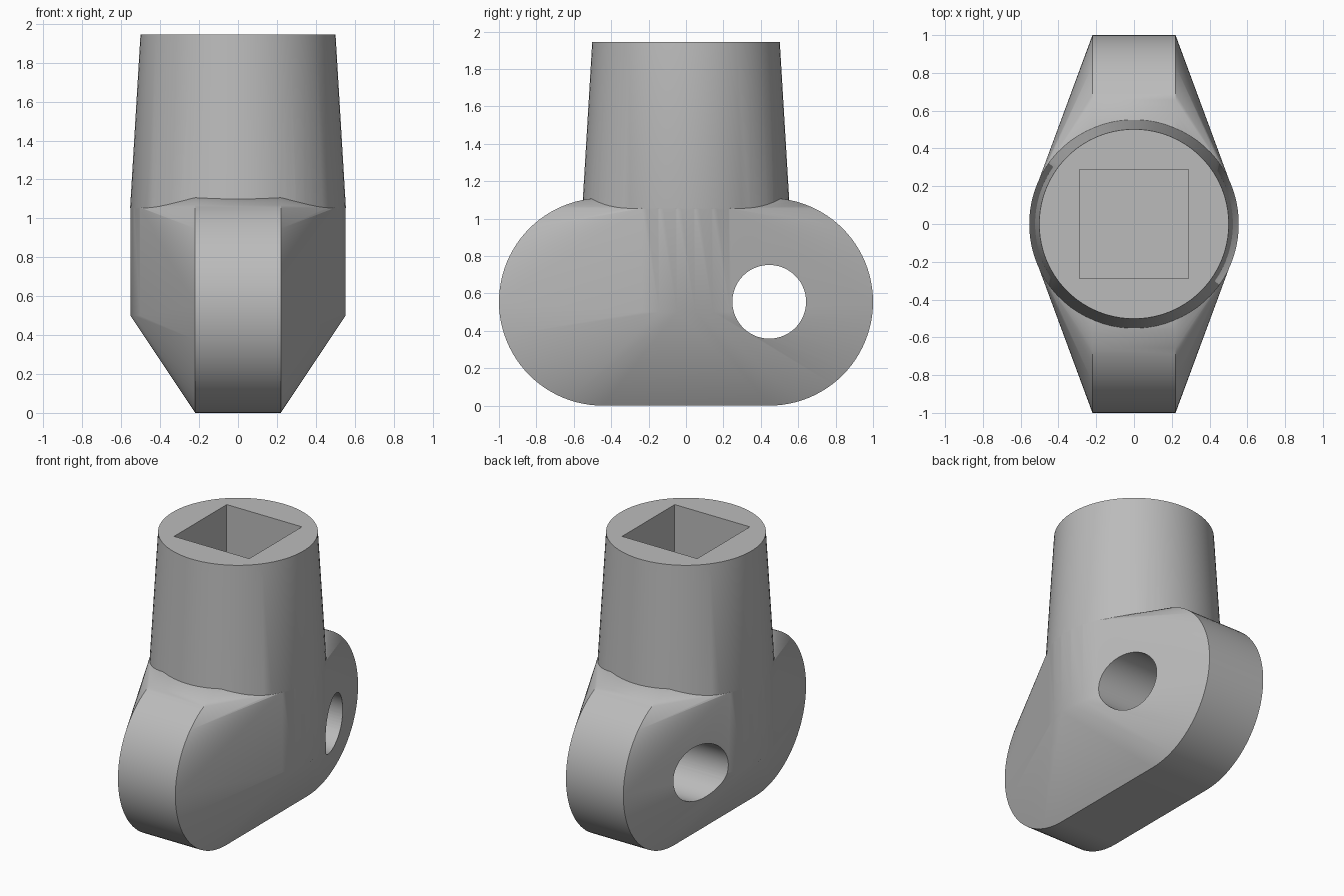
import bpy, bmesh
from math import pi, sin, cos, radians

cube = bpy.data.objects.get("Cube")
if cube:
    bpy.data.objects.remove(cube, do_unlink=True)

grey = bpy.data.materials.new("plain grey")
grey.use_nodes = True
colour = (0.5, 0.5, 0.5, 1)
grey.diffuse_color = colour
grey.node_tree.nodes["Principled BSDF"].inputs["Base Color"].default_value = colour


def make(name, bm):
    bmesh.ops.recalc_face_normals(bm, faces=bm.faces)
    mesh = bpy.data.meshes.new(name)
    bm.to_mesh(mesh)
    bm.free()
    mesh.materials.append(grey)
    obj = bpy.data.objects.new(name, mesh)
    bpy.context.collection.objects.link(obj)
    return obj


def ring(r, z, count=36):
    # Offset half a step so that a flat faces each axis
    return [(r * cos(2 * pi * (i + .5) / count), r * sin(2 * pi * (i + .5) / count), z)
            for i in range(count)]


def hull(name, points):
    bm = bmesh.new()
    for p in points:
        bm.verts.new(p)
    result = bmesh.ops.convex_hull(bm, input=bm.verts)
    inner = {g for g in result["geom_interior"] if isinstance(g, bmesh.types.BMVert)}
    bmesh.ops.delete(bm, geom=list(inner), context='VERTS')
    bmesh.ops.dissolve_limit(bm, angle_limit=radians(.1), verts=bm.verts, edges=bm.edges)
    return make(name, bm)


def combine(target, other, operation):
    mod = target.modifiers.new(other.name, 'BOOLEAN')
    mod.operation, mod.solver, mod.object = operation, 'EXACT', other
    bpy.context.view_layer.objects.active = target
    bpy.ops.object.modifier_apply(modifier=mod.name)
    bpy.data.objects.remove(other, do_unlink=True)


# Lug body: rounded slab blended into a round core
R, OFFSET, HALF = 0.555, 0.445, 0.22
outline = []
for i in range(49):
    a = -pi / 2 + pi * i / 48
    for side in (-1, 1):
        outline += [(x, side * (OFFSET + R * cos(a)), R + R * sin(a)) for x in (-HALF, HALF)]
body = hull("lug_body", outline + ring(R, .5) + ring(R, 1.055))

# Tapered neck, its foot tucked inside the body
neck = hull("neck", ring(.53, .95, 72) + ring(R, 1.056, 72) + ring(.502, 1.944, 72))
combine(body, neck, 'UNION')

# Square socket in the top
bm = bmesh.new()
bmesh.ops.create_cube(bm, size=1)
bmesh.ops.scale(bm, vec=(.576, .576, .9), verts=bm.verts)
bmesh.ops.translate(bm, vec=(0, 0, 1.7), verts=bm.verts)
combine(body, make("socket_cutter", bm), 'DIFFERENCE')

# Round cross hole
pin = hull("pin_cutter", [(z, x + OFFSET, y + R) for s in (-1, 1) for x, y, z in ring(.197, s, 64)])
combine(body, pin, 'DIFFERENCE')

body.name = "socket_lug"
body.select_set(True)
bpy.context.view_layer.objects.active = body
bpy.ops.object.shade_smooth_by_angle(angle=radians(30))
